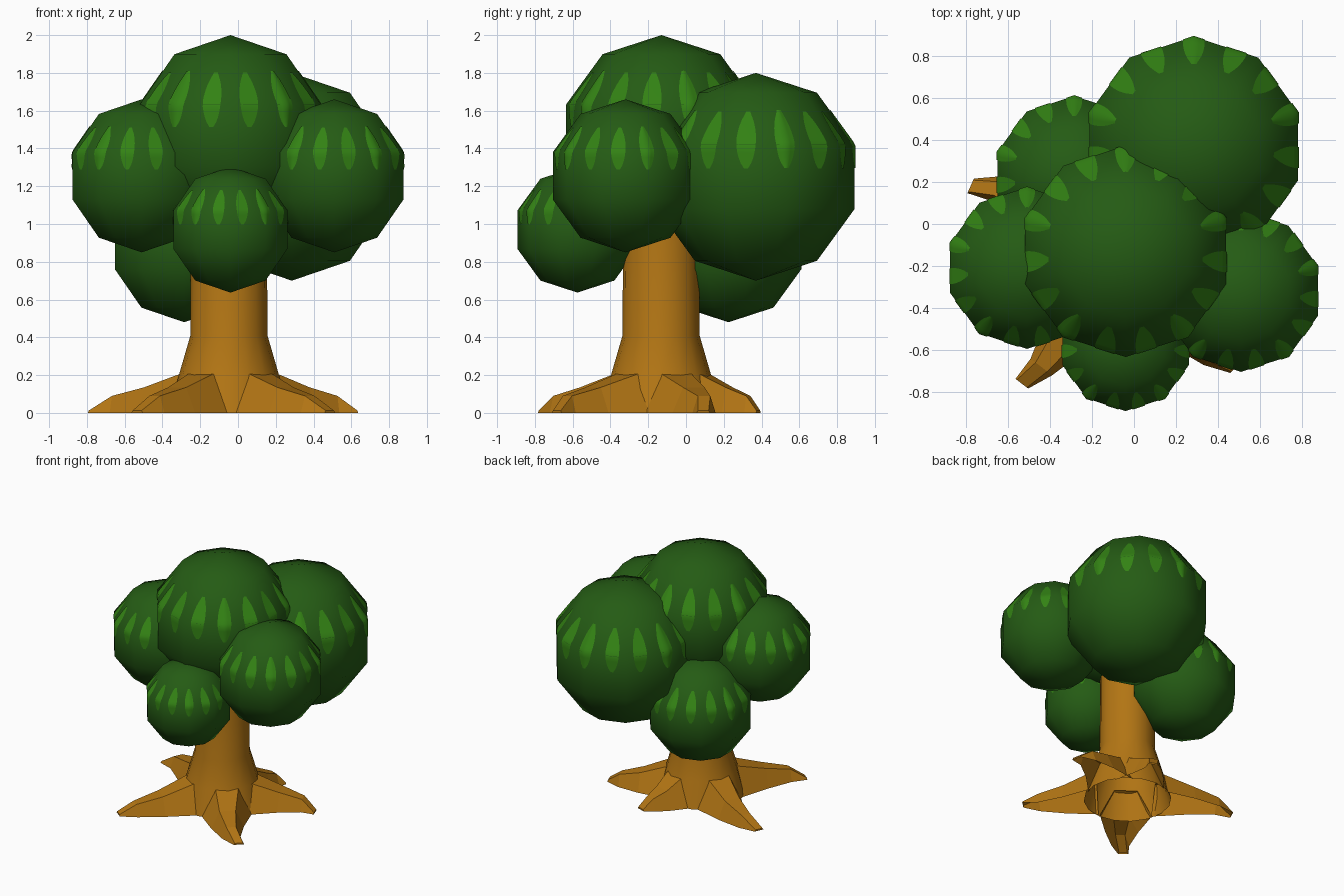
import bpy, bmesh, math
from mathutils import Vector
from mathutils.bvhtree import BVHTree

if "Cube" in bpy.data.objects:
    bpy.data.objects.remove(bpy.data.objects["Cube"])


def material(name, rgb):
    m = bpy.data.materials.new(name)
    m.diffuse_color = (*rgb, 1)
    m.use_nodes = True
    m.node_tree.nodes["Principled BSDF"].inputs["Base Color"].default_value = m.diffuse_color
    return m


BARK = material("bark brown", (0.45, 0.18, 0.007))
LEAF = material("leaf green", (0.018, 0.105, 0.007))
LIGHT = material("light leaf green", (0.033, 0.225, 0.007))


def make_object(name, bm, mat, angle=None):
    mesh = bpy.data.meshes.new(name)
    bm.to_mesh(mesh)
    bm.free()
    mesh.materials.append(mat)
    ob = bpy.data.objects.new(name, mesh)
    bpy.context.collection.objects.link(ob)
    if angle:
        bpy.ops.object.select_all(action='DESELECT')
        ob.select_set(True)
        bpy.context.view_layer.objects.active = ob
        bpy.ops.object.shade_smooth_by_angle(angle=math.radians(angle))
    return ob


def loft(bm, rings, closed=True):
    """Skin quads between successive rings of points."""
    vs = [[bm.verts.new(p) for p in r] for r in rings]
    n = len(vs[0])
    for a, b in zip(vs, vs[1:]):
        for i in range(n if closed else n - 1):
            j = (i + 1) % n
            bm.faces.new((a[i], a[j], b[j], b[i]))
    return vs


# Foliage balls: ten sides, five bands, with light leaf-shaped patches
def foliage(name, centre, r):
    c = Vector(centre)
    bm = bmesh.new()
    bmesh.ops.create_uvsphere(bm, u_segments=10, v_segments=5, radius=r)
    tree = BVHTree.FromBMesh(bm)
    ball = make_object(name, bm, LEAF, 60)
    ball.location = c

    bm = bmesh.new()
    count, rows = 15, 12
    for k in range(count):
        mid = -90 + (k + 0.5) * 360 / count
        grid = []
        for i in range(rows + 1):
            t = i / rows
            lat = math.radians(5 + 37 * t)
            # rounded lens outline, widest just below its middle
            half = 5.6 * math.sin(math.pi * t ** 0.85) ** 0.6 if 0 < i < rows else 1.2
            row = []
            for s in (-1, -0.5, 0, 0.5, 1):
                az = math.radians(mid + s * half / math.cos(lat))
                d = Vector((math.cos(az) * math.cos(lat),
                            math.sin(az) * math.cos(lat), math.sin(lat)))
                row.append(tree.ray_cast(Vector(), d)[0] + d * 0.004)
            grid.append(row)
        loft(bm, grid, closed=False)
    patches = make_object(name + "_patches", bm, LIGHT, 60)
    patches.location = c


foliage("foliage_top", (-0.04, -0.13, 1.47), 0.53)
foliage("foliage_back_right", (0.285, 0.37, 1.25), 0.55)
foliage("foliage_right", (0.51, -0.32, 1.255), 0.405)
foliage("foliage_left", (-0.51, -0.21, 1.255), 0.405)
foliage("foliage_front_low", (-0.04, -0.575, 0.97), 0.333)
foliage("foliage_back_left_low", (-0.285, 0.225, 0.885), 0.405)

# Trunk: flared column, open underneath
TX, TY = -0.048, -0.132
bm = bmesh.new()
loft(bm, [[(TX + r * math.cos(a), TY + r * math.sin(a), z)
           for a in (2 * math.pi * k / 16 for k in range(16))]
          for z, r in ((0, 0.32), (0.2, 0.265), (0.41, 0.204), (1.25, 0.2))])
make_object("trunk", bm, BARK, 40)

# Roots: tapering trapezoid arms, open underneath; last value is a sideways bend
ROOTS = {
    "root_left": ((-0.775, 0.19), -0.03),
    "root_front_left": ((-0.53, -0.765), 0.02),
    "root_front_right": ((0.48, -0.69), -0.03),
    "root_right": ((0.62, 0.1), 0.03),
    "root_back": ((0.13, 0.385), 0.02),
}
for name, (tip, bend) in ROOTS.items():
    d = Vector((tip[0] - TX, tip[1] - TY, 0))
    length = d.length
    d.normalize()
    side = Vector((-d.y, d.x, 0))
    base = Vector((TX, TY, 0))
    bm = bmesh.new()
    rings = []
    # distance, top height, half width at top, half width at ground, bend share
    mid = 0.25 + (length - 0.25) * 0.42
    for dist, z, wt, wb, bs in ((0.235, 0.21, 0.085, 0.19, 0),
                                (mid, 0.135, 0.06, 0.12, 1),
                                (0.25 + (length - 0.25) * 0.78, 0.09, 0.035, 0.065, 1),
                                (length, 0.012, 0.03, 0.038, -0.3)):
        p = base + d * dist + side * bend * bs
        up = Vector((0, 0, z))
        rings.append([p - side * wb, p - side * wt + up, p + side * wt + up, p + side * wb])
    vs = loft(bm, rings, closed=False)
    bm.faces.new(vs[-1])
    bmesh.ops.recalc_face_normals(bm, faces=bm.faces)
    # open shell: make sure the top faces point upward
    if sum(f.normal.z * f.calc_area() for f in bm.faces) < 0:
        bmesh.ops.reverse_faces(bm, faces=bm.faces)
    make_object(name, bm, BARK)
